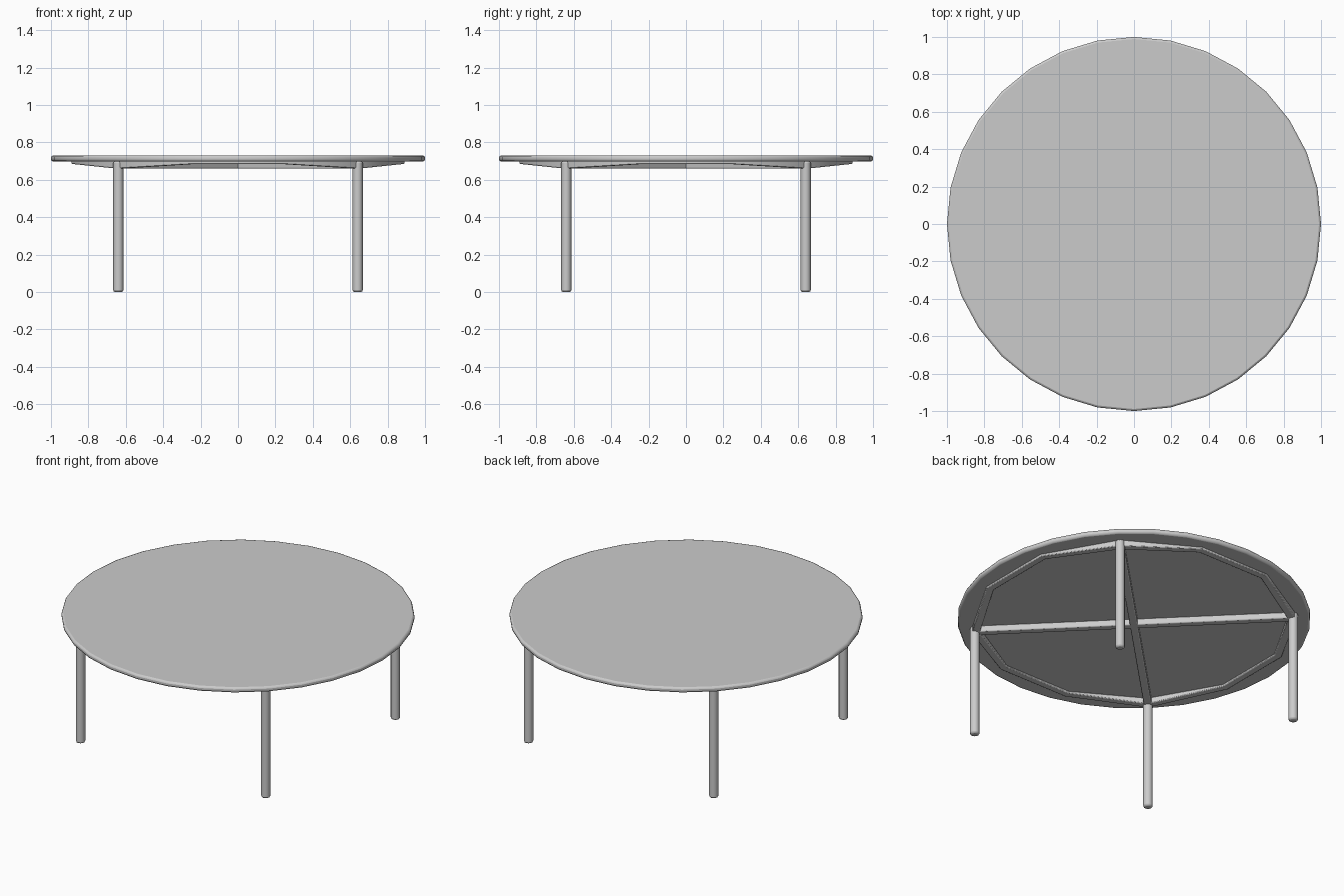
import bpy, bmesh
from math import sin, cos, pi, radians

if "Cube" in bpy.data.objects:
    bpy.data.objects.remove(bpy.data.objects["Cube"])


def finish(obj, bevel, segments=2):
    mod = obj.modifiers.new("soft_edges", 'BEVEL')
    mod.width, mod.segments = bevel, segments
    mod.limit_method = 'ANGLE'
    mod.angle_limit = radians(50)
    bpy.ops.object.select_all(action='DESELECT')
    obj.select_set(True)
    bpy.context.view_layer.objects.active = obj
    bpy.ops.object.shade_smooth_by_angle(angle=radians(35))


def cylinder(name, sides, radius, z0, z1, x=0, y=0, bevel=0.01):
    bpy.ops.mesh.primitive_cylinder_add(vertices=sides, radius=radius, depth=z1 - z0,
                                        location=(x, y, (z0 + z1) / 2))
    obj = bpy.context.object
    obj.name = name
    finish(obj, bevel)


LEG = 0.64
TOP_Z0, TOP_Z1 = 0.698, 0.73

# Round table top
cylinder("table_top", 32, 1.0, TOP_Z0, TOP_Z1, bevel=0.011)

# Four round legs
for side_y, y in (("front", -LEG), ("back", LEG)):
    for side_x, x in (("left", -LEG), ("right", LEG)):
        cylinder(f"{side_y}_{side_x}_leg", 12, 0.027, 0, 0.70, x, y, bevel=0.01)

# Diagonal cross beams joining opposite legs
for name, angle in (("cross_beam_a", 45), ("cross_beam_b", 135)):
    bpy.ops.mesh.primitive_cube_add(size=1, location=(0, 0, 0.68), rotation=(0, 0, radians(angle)))
    beam = bpy.context.object
    beam.name = name
    beam.scale = (1.81, 0.045, 0.04)
    bpy.ops.object.transform_apply(location=False, rotation=False, scale=True)
    finish(beam, 0.006)

# Twelve-sided apron, deeper where it meets the legs
bm = bmesh.new()
rings = []
for i in range(12):
    a = radians(45 + 30 * i)
    low = 0.66 if i % 3 == 0 else 0.685
    profile = ((0.922, 0.70), (0.922, low), (0.877, low), (0.877, 0.70))
    rings.append([bm.verts.new((r * cos(a), r * sin(a), z)) for r, z in profile])
for i in range(12):
    a, b = rings[i], rings[(i + 1) % 12]
    for j in range(4):
        k = (j + 1) % 4
        bm.faces.new((a[j], a[k], b[k], b[j]))
bmesh.ops.recalc_face_normals(bm, faces=bm.faces)
mesh = bpy.data.meshes.new("apron")
bm.to_mesh(mesh)
bm.free()
apron = bpy.data.objects.new("apron", mesh)
bpy.context.collection.objects.link(apron)
finish(apron, 0.005)
